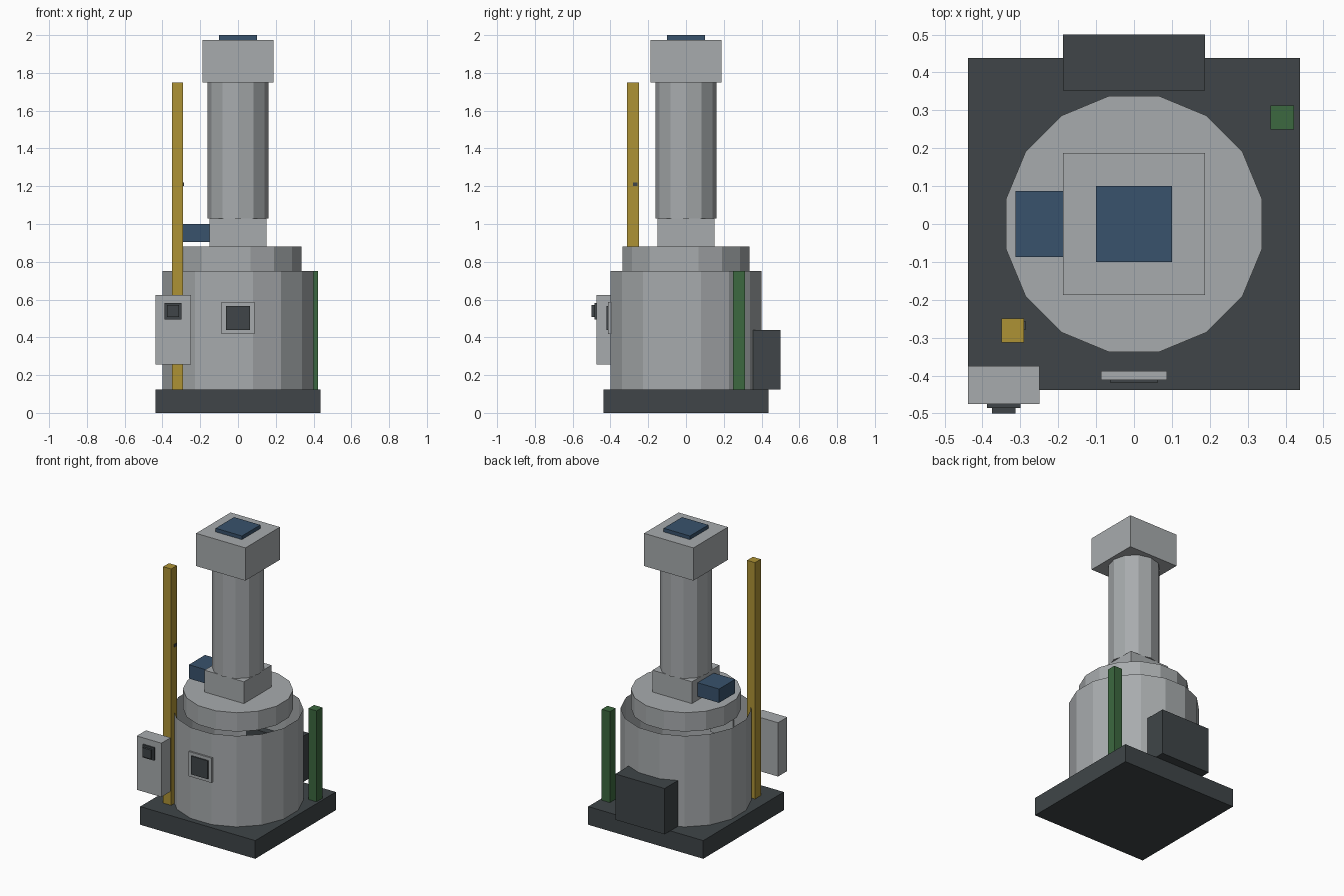
import bpy
import math
from mathutils import Matrix
import bmesh

cube = bpy.data.objects.get("Cube")
if cube:
    bpy.data.objects.remove(cube, do_unlink=True)


def material(name, rgb):
    m = bpy.data.materials.new(name)
    m.use_nodes = True
    m.diffuse_color = (*rgb, 1)
    m.node_tree.nodes["Principled BSDF"].inputs["Base Color"].default_value = (*rgb, 1)
    return m


GREY = material("light grey metal", (0.39, 0.41, 0.42))
DARK = material("dark slate", (0.05, 0.06, 0.065))
BLUE = material("steel blue", (0.04, 0.085, 0.15))
YELLOW = material("safety yellow", (0.42, 0.29, 0.035))
GREEN = material("dark green", (0.045, 0.14, 0.05))


def finish(name, bm, mat):
    mesh = bpy.data.meshes.new(name)
    bm.to_mesh(mesh)
    bm.free()
    mesh.materials.append(mat)
    obj = bpy.data.objects.new(name, mesh)
    bpy.context.collection.objects.link(obj)
    return obj


def box(name, mat, x, y, z):
    """Box from (min, max) ranges on each axis."""
    bm = bmesh.new()
    bmesh.ops.create_cube(bm, size=1)
    for v in bm.verts:
        v.co = [(lo + hi) / 2 + c * (hi - lo) for c, (lo, hi) in zip(v.co, (x, y, z))]
    return finish(name, bm, mat)


def prism(name, mat, sides, radius, z, turn=0.0, capped=True):
    """Upright flat-sided cylinder, optionally an open tube."""
    bm = bmesh.new()
    place = Matrix.Translation((0, 0, sum(z) / 2)) @ Matrix.Rotation(turn, 4, "Z")
    bmesh.ops.create_cone(bm, cap_ends=capped, segments=sides, radius1=radius,
                          radius2=radius, depth=z[1] - z[0], matrix=place)
    return finish(name, bm, mat)


def sym(half):
    return (-half, half)


# Base and open drum with its collar
FLOOR = 0.125
HALF_STEP = math.pi / 16
box("base_plate", DARK, sym(0.4375), sym(0.4375), (0, FLOOR))
prism("drum", GREY, 16, 0.408, (FLOOR, 0.75), HALF_STEP, capped=False)
prism("collar", GREY, 16, 0.344, (0.75, 0.88), HALF_STEP)

# Column and head
box("neck_block", GREY, sym(0.15), sym(0.15), (0.88, 1.03))
prism("column", GREY, 12, 0.1625, (1.03, 1.75))
box("head_block", GREY, sym(0.1875), sym(0.1875), (1.75, 1.975))
box("head_plate", BLUE, sym(0.1), sym(0.1), (1.975, 2.0))
box("side_motor", BLUE, (-0.3125, -0.145), sym(0.0875), (0.905, 1.0))

# Posts
box("tall_post", YELLOW, (-0.35, -0.29), (-0.3125, -0.25), (FLOOR, 1.75))
box("post_tag", DARK, (-0.292, -0.286), (-0.28, -0.256), (1.2, 1.22))
box("short_post", GREEN, (0.36, 0.4225), (0.25, 0.3125), (FLOOR, 0.75))

# Rear housing, reaching through the drum wall
box("rear_housing", DARK, sym(0.1875), (0.352, 0.5), (FLOOR, 0.44))

# Control box with its button
box("control_box", GREY, (-0.4375, -0.25), (-0.475, -0.375), (0.255, 0.625))
box("button_plate", DARK, (-0.388, -0.3), (-0.485, -0.475), (0.495, 0.583))
box("button", DARK, (-0.375, -0.313), (-0.5, -0.485), (0.508, 0.57))

# Drum window
box("window_frame", GREY, sym(0.0865), (-0.412, -0.388), (0.418, 0.588))
box("window_glass", DARK, sym(0.0625), (-0.42, -0.412), (0.44, 0.566))
